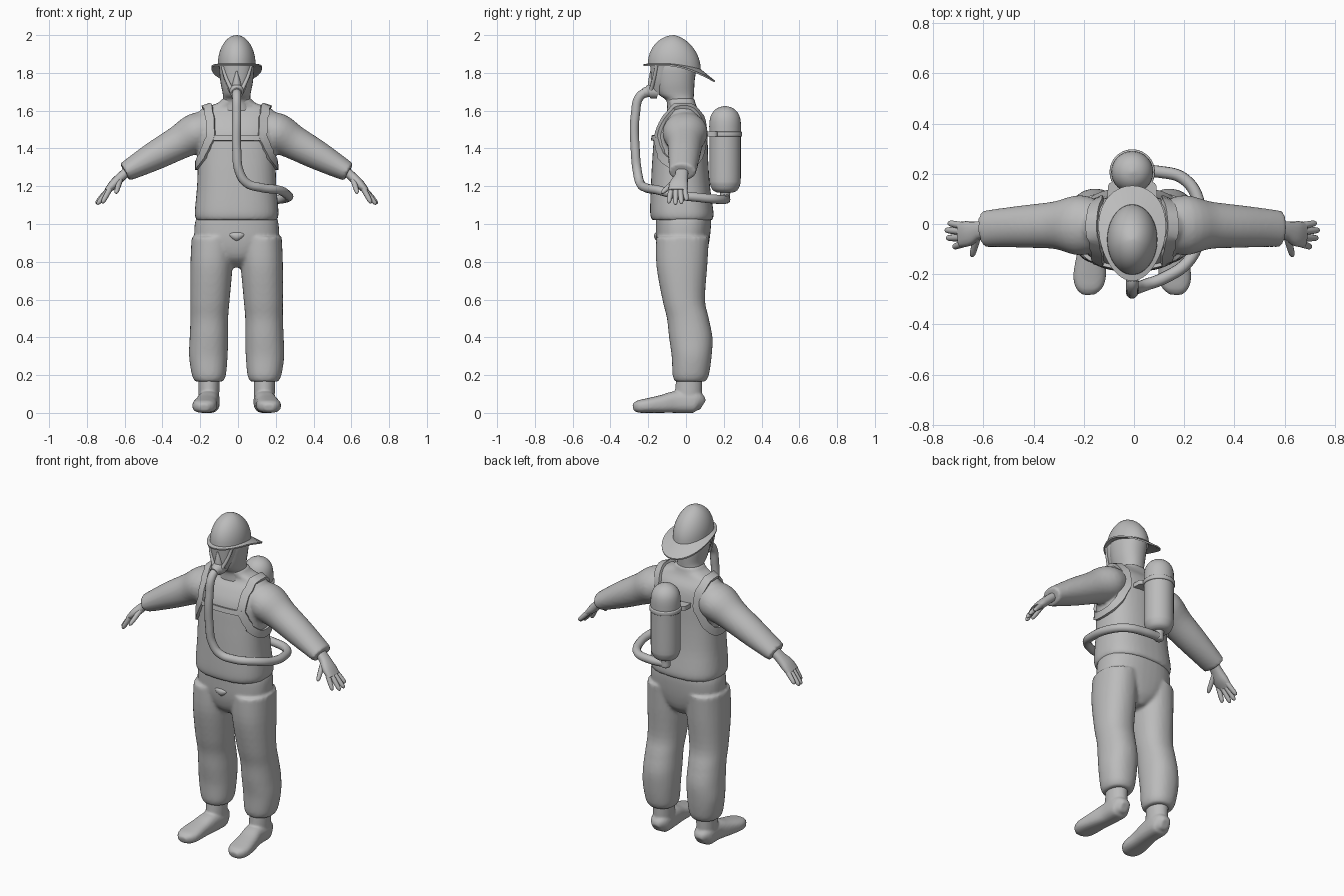
import bpy
import bmesh
from math import sin, cos, pi, copysign
from mathutils import Vector
from mathutils.bvhtree import BVHTree

if "Cube" in bpy.data.objects:
    bpy.data.objects.remove(bpy.data.objects["Cube"])

X, Y, Z = Vector((1, 0, 0)), Vector((0, 1, 0)), Vector((0, 0, 1))
MID = -0.007
grey = bpy.data.materials.new("plain grey")
grey.use_nodes = True
grey.diffuse_color = (0.5, 0.5, 0.5, 1)
grey.node_tree.nodes["Principled BSDF"].inputs["Base Color"].default_value = (0.5, 0.5, 0.5, 1)


def activate(ob):
    bpy.ops.object.select_all(action="DESELECT")
    ob.select_set(True)
    bpy.context.view_layer.objects.active = ob


def finish(ob, angle=0.8):
    """Apply modifiers, smooth the shading and assign the colour."""
    activate(ob)
    bpy.ops.object.convert(target="MESH")
    ob = bpy.context.object
    ob.data.materials.clear()
    ob.data.materials.append(grey)
    bpy.ops.object.shade_smooth_by_angle(angle=angle)
    return ob


def skin(name, shells, closed=False):
    """Make one object from shells, each a list of rings to bridge."""
    bm = bmesh.new()
    for rings in shells:
        vs = [[bm.verts.new(p) for p in ring] for ring in rings]
        n = len(vs[0])
        pairs = list(zip(vs, vs[1:])) + ([(vs[-1], vs[0])] if closed else [])
        for a, b in pairs:
            for i in range(n):
                j = (i + 1) % n
                bm.faces.new((a[i], a[j], b[j], b[i]))
        if not closed:
            bm.faces.new(vs[0][::-1])
            bm.faces.new(vs[-1])
    bmesh.ops.recalc_face_normals(bm, faces=bm.faces)
    me = bpy.data.meshes.new(name)
    bm.to_mesh(me)
    bm.free()
    ob = bpy.data.objects.new(name, me)
    bpy.context.collection.objects.link(ob)
    return ob


def spline(rows, steps):
    """Catmull-Rom resampling of number rows."""
    rows = [Vector(r) for r in rows]
    ext = [rows[0]] + rows + [rows[-1]]
    out = []
    for a, b, c, d in zip(ext, ext[1:], ext[2:], ext[3:]):
        for k in range(steps):
            t = k / steps
            out.append(0.5 * (2 * b + (c - a) * t + (2 * a - 5 * b + 4 * c - d) * t * t
                              + (3 * b - a - 3 * c + d) * t ** 3))
    return out + [rows[-1]]


def sweep(rows, ref=Y, axis=None, power=2.0, sides=28, steps=4):
    """Rings along rows of (x, y, z, radius across, radius along ref)."""
    rows = spline(rows, steps)
    pts = [Vector(r[:3]) for r in rows]
    rings = []
    for i, r in enumerate(rows):
        t = axis or (pts[min(i + 1, len(pts) - 1)] - pts[max(i - 1, 0)]).normalized()
        b = (ref - t * ref.dot(t)).normalized()
        a = b.cross(t)
        ring = []
        for k in range(sides):
            c, s = cos(2 * pi * k / sides), sin(2 * pi * k / sides)
            ring.append(pts[i] + a * r[3] * copysign(abs(c) ** (2 / power), c)
                        + b * r[4] * copysign(abs(s) ** (2 / power), s))
        rings.append(ring)
    return rings


def column(rows, x=MID, **kw):
    """Upright sweep from rows of (z, front y, back y, half width)."""
    return sweep([(x, (f + b) / 2, z, w, (b - f) / 2) for z, f, b, w in rows], axis=Z, **kw)


def mirrored(shell):
    return [[Vector((2 * MID - p.x, p.y, p.z)) for p in ring] for ring in shell]


def fused(name, shells, voxel=0.01, rounds=4):
    """Merge overlapping shells into one soft surface."""
    ob = skin(name, shells)
    m = ob.modifiers.new("merge", "REMESH")
    m.mode, m.voxel_size, m.use_smooth_shade = "VOXEL", voxel, True
    s = ob.modifiers.new("soften", "SMOOTH")
    s.iterations, s.factor = rounds, 0.5
    return finish(ob, 1.0)


# Jacket with sleeves
torso = column([(1.02, -0.18, 0.14, 0.213), (1.06, -0.19, 0.146, 0.222), (1.2, -0.186, 0.127, 0.21),
                (1.35, -0.178, 0.117, 0.206), (1.48, -0.165, 0.113, 0.21), (1.56, -0.125, 0.097, 0.207),
                (1.61, -0.085, 0.062, 0.185), (1.64, -0.095, 0.05, 0.1), (1.665, -0.1, 0.045, 0.078)],
               power=2.5, sides=40)
arm = sweep([(0.1, -0.01, 1.52, 0.08, 0.09), (0.2, -0.005, 1.485, 0.105, 0.12),
             (0.3, -0.005, 1.43, 0.09, 0.095), (0.42, -0.01, 1.365, 0.078, 0.085),
             (0.52, -0.015, 1.31, 0.063, 0.077), (0.585, -0.02, 1.275, 0.051, 0.072)])
fused("jacket", [torso, arm, mirrored(arm)])

# Trousers
hips = column([(0.77, -0.07, 0.06, 0.03), (0.82, -0.13, 0.1, 0.13), (0.9, -0.155, 0.122, 0.215),
               (1.0, -0.16, 0.133, 0.222), (1.06, -0.16, 0.13, 0.2)], power=2.4, sides=40)
leg = sweep([(0.139, 0.022, 0.165, 0.073, 0.08), (0.14, 0.025, 0.2, 0.09, 0.096),
             (0.143, 0.03, 0.3, 0.102, 0.106), (0.14, 0.025, 0.4, 0.102, 0.115),
             (0.138, 0.01, 0.5, 0.1, 0.111), (0.134, -0.012, 0.6, 0.104, 0.113),
             (0.126, -0.022, 0.78, 0.112, 0.135), (0.12, -0.018, 0.93, 0.112, 0.14)],
            axis=Z, power=2.2)
fused("trousers", [hips, leg, mirrored(leg)])
fly = sweep([(MID, -0.14, 0.905, 0.006, 0.01), (MID, -0.145, 0.925, 0.03, 0.022),
             (MID, -0.146, 0.945, 0.046, 0.022), (MID, -0.145, 0.958, 0.03, 0.012)], axis=Z)
finish(skin("fly_flap", [fly]))

# Boots
foot = sweep([(0.14, 0.088, 0.04, 0.025, 0.03), (0.14, 0.05, 0.058, 0.056, 0.058),
              (0.143, -0.05, 0.058, 0.056, 0.058), (0.155, -0.13, 0.047, 0.06, 0.047),
              (0.163, -0.21, 0.038, 0.065, 0.038), (0.166, -0.255, 0.033, 0.052, 0.032),
              (0.166, -0.28, 0.028, 0.025, 0.018)], ref=Z, power=2.6)
ankle = column([(0.03, -0.05, 0.085, 0.052), (0.1, -0.058, 0.085, 0.055), (0.21, -0.05, 0.088, 0.057)], x=0.14)
for side, shells in (("left", [foot, ankle]), ("right", [mirrored(foot), mirrored(ankle)])):
    fused(side + "_boot", shells, 0.007, 3)

# Hands with fingers and thumb
hand = [sweep([(0.56, -0.02, 1.29, 0.024, 0.034), (0.605, -0.025, 1.25, 0.025, 0.036),
               (0.645, -0.038, 1.21, 0.025, 0.05), (0.68, -0.042, 1.175, 0.016, 0.05)], power=2.4, sides=16)]
digits = [((0.665, -0.078, 1.185), (0.705, -0.092, 1.11)), ((0.672, -0.054, 1.18), (0.732, -0.056, 1.103)),
          ((0.672, -0.03, 1.182), (0.738, -0.024, 1.108)), ((0.665, -0.008, 1.188), (0.726, 0.004, 1.125)),
          ((0.61, -0.05, 1.235), (0.632, -0.13, 1.162))]
for base, tip in digits:
    b, t = Vector(base), Vector(tip)
    rows = [(*b.lerp(t, f), r, r) for f, r in ((0, 0.015), (0.5, 0.014), (0.88, 0.011), (1, 0.003))]
    hand.append(sweep(rows, ref=X, sides=10, steps=3))
for side, shells in (("left", hand), ("right", [mirrored(s) for s in hand])):
    finish(skin(side + "_hand", shells))

# Head and neck
finish(skin("head", [column([(1.6, -0.1, 0.04, 0.08), (1.655, -0.105, 0.04, 0.073), (1.69, -0.148, 0.042, 0.074),
                             (1.76, -0.165, 0.046, 0.087), (1.85, -0.17, 0.055, 0.09),
                             (1.93, -0.12, 0.02, 0.05)], power=2.2)]))

# Helmet: dome, dropped brim and hollow underside
def helmet_ring(rx, ry, cy, z, drop, flare=0.0):
    ring = []
    for k in range(48):
        c, s = cos(2 * pi * k / 48), sin(2 * pi * k / 48)
        ring.append(Vector((MID + rx * c * (1 + flare * s), cy + ry * s,
                            z - drop * max(0, (s + 0.3) / 1.3) ** 1.6)))
    return ring


shell = [helmet_ring(0.1 * cos(t), 0.14 * cos(t), -0.062, 1.848 + 0.152 * sin(t), 0.03 * cos(t))
         for t in [pi / 2 * (0.99 - k / 12.2) for k in range(13)]]
shell += [helmet_ring(0.133, 0.19, -0.037, 1.845, 0.086, 0.15),
          helmet_ring(0.132, 0.188, -0.037, 1.836, 0.086, 0.15),
          helmet_ring(0.097, 0.135, -0.062, 1.84, 0.03),
          helmet_ring(0.08, 0.11, -0.062, 1.9, 0)]
finish(skin("helmet", [shell]))

# Face mask: visor, frame bars, nose cover and breathing port
finish(skin("visor", [column([(1.685, -0.175, -0.1, 0.032), (1.72, -0.182, -0.08, 0.05),
                              (1.77, -0.185, -0.07, 0.07), (1.845, -0.19, -0.06, 0.086)], power=2.3)]))
bar = sweep([(0.068, -0.155, 1.84, 0.01, 0.01), (0.05, -0.168, 1.775, 0.01, 0.01),
             (0.018, -0.187, 1.705, 0.011, 0.011)], sides=10)
finish(skin("mask_frame", [bar, mirrored(bar)]))
finish(skin("nose_cover", [column([(1.69, -0.2, -0.15, 0.03), (1.74, -0.202, -0.15, 0.024),
                                   (1.81, -0.19, -0.16, 0.006)], sides=16)]))
finish(skin("breathing_port", [sweep([(MID, -0.15, 1.7, 0.036, 0.036), (MID, -0.19, 1.703, 0.037, 0.037),
                                      (MID, -0.205, 1.7, 0.028, 0.028), (MID, -0.225, 1.695, 0.025, 0.025)],
                                     ref=Z)]))

# Breathing hose
curve = bpy.data.curves.new("hose", "CURVE")
curve.dimensions = "3D"
curve.bevel_depth, curve.bevel_resolution, curve.resolution_u = 0.024, 4, 10
path = [(MID, -0.19, 1.7), (MID, -0.24, 1.68), (MID, -0.268, 1.58), (-0.006, -0.268, 1.38),
        (0.006, -0.258, 1.28), (0.045, -0.243, 1.218), (0.12, -0.215, 1.193), (0.215, -0.15, 1.18),
        (0.26, -0.05, 1.155), (0.262, 0.07, 1.14), (0.205, 0.175, 1.13), (0.1, 0.208, 1.13), (MID, 0.208, 1.135)]
sp = curve.splines.new("BEZIER")
sp.bezier_points.add(len(path) - 1)
for bp, p in zip(sp.bezier_points, path):
    bp.co = p
    bp.handle_left_type = bp.handle_right_type = "AUTO"
curve.use_fill_caps = True
hose = bpy.data.objects.new("breathing_hose", curve)
bpy.context.collection.objects.link(hose)
finish(hose)

# Air tank, valve, band and bracket
def lathe(name, profile, y=0.207):
    return finish(skin(name, [column([(z, y - r, y + r, r) for z, r in profile], sides=32, steps=3)]))


lathe("air_tank", [(1.168, 0.045), (1.18, 0.066), (1.21, 0.08), (1.25, 0.083), (1.45, 0.083),
                   (1.54, 0.083), (1.585, 0.07), (1.613, 0.042), (1.625, 0.005)])
lathe("tank_valve", [(1.112, 0.018), (1.12, 0.026), (1.15, 0.026), (1.18, 0.03)])
lathe("tank_band", [(1.463, 0.085), (1.467, 0.09), (1.485, 0.09), (1.489, 0.085)])
finish(skin("tank_bracket", [column([(1.463, 0.06, 0.17, 0.098), (1.489, 0.06, 0.17, 0.098)],
                                    power=6, steps=1)]), 0.6)

# Harness straps laid on the jacket
bvh = BVHTree.FromPolygons([p for r in torso for p in r],
                           [(i * 40 + k, i * 40 + (k + 1) % 40, (i + 1) * 40 + (k + 1) % 40, (i + 1) * 40 + k)
                            for i in range(len(torso) - 1) for k in range(40)])


def strap(name, guides, half, thick, closed):
    hits = [(bvh.find_nearest(g)[0], g) for g in guides]
    rings = []
    for i, (p, g) in enumerate(hits):
        before = hits[i - 1][0] if i or closed else p
        after = hits[(i + 1) % len(hits)][0] if closed or i + 1 < len(hits) else p
        t = (after - before).normalized()
        out = g - p
        out = (out - t * out.dot(t)).normalized()
        w = t.cross(out) * half
        rings.append([p - w - out * 0.01, p + w - out * 0.01, p + w + out * thick, p - w + out * thick])
    finish(skin(name, [rings], closed), 0.7)


for side, sign in (("left", 1), ("right", -1)):
    loop = []
    for k in range(40):
        c, s = cos(2 * pi * k / 40), sin(2 * pi * k / 40)
        loop.append(Vector((MID + sign * (0.175 - 0.11 * min(0, s)), -0.025 + 0.23 * c, 1.49 + 0.18 * s)))
    strap(side + "_shoulder_strap", loop, 0.023, 0.014, True)
strap("chest_strap", [Vector((MID + 0.2 * (k / 10 - 1), -0.3, 1.478)) for k in range(21)], 0.014, 0.014, False)
